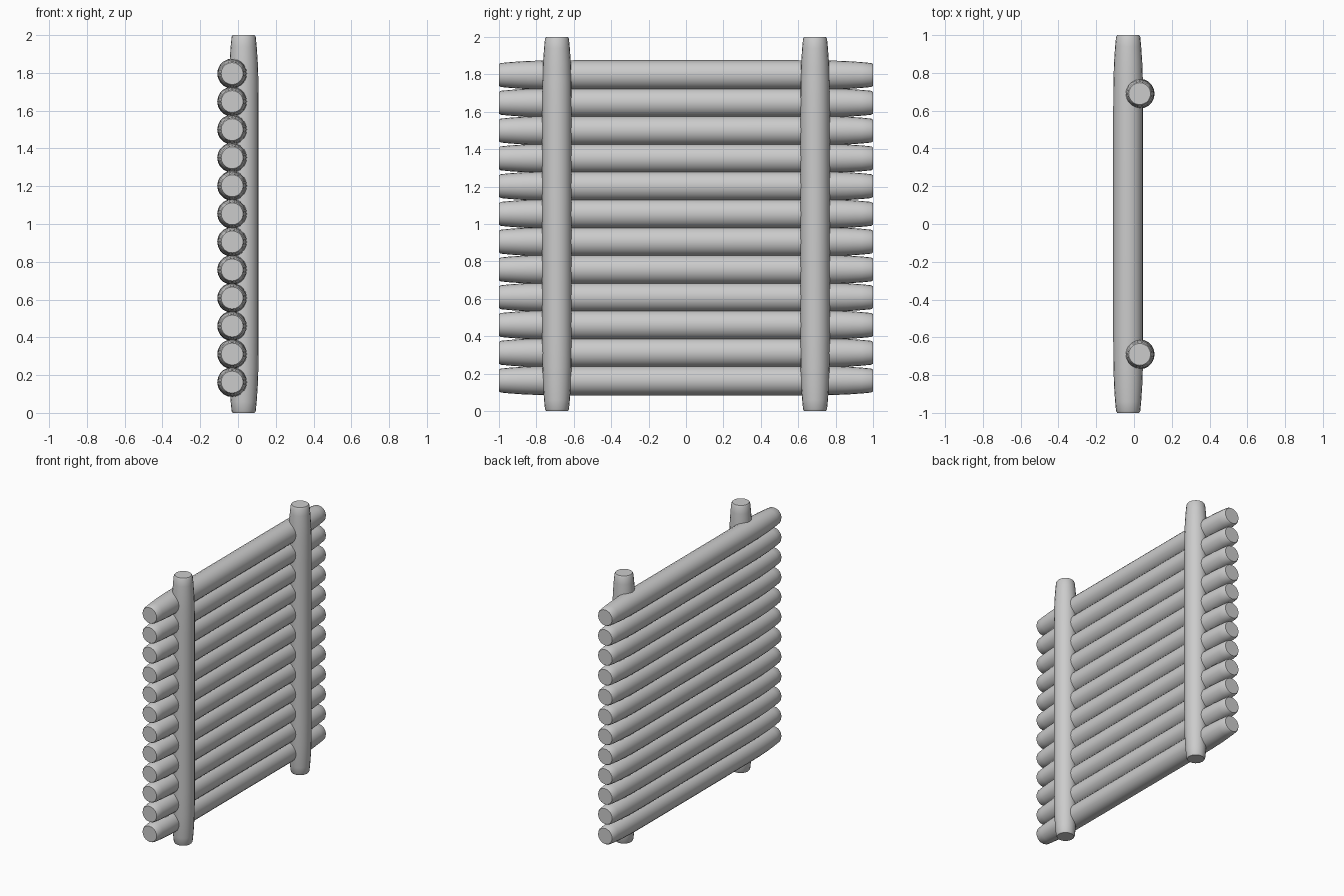
import bpy, bmesh
from math import pi, cos, sin

if "Cube" in bpy.data.objects:
    bpy.data.objects.remove(bpy.data.objects["Cube"])

SIDES = 20
# half profile of a log: distance from the middle, radius
HALF = [(1.0, 0.058), (0.99, 0.064), (0.94, 0.069), (0.86, 0.0745),
        (0.76, 0.078), (0.6, 0.079)]
PROFILE = [(-t, r) for t, r in HALF] + [(t, r) for t, r in reversed(HALF)]


def make_log(name, location, rotation=(0, 0, 0)):
    """Round log along local z with slightly tapered ends."""
    bm = bmesh.new()
    rings = []
    for t, r in PROFILE:
        rings.append([bm.verts.new((r * cos(2 * pi * i / SIDES),
                                    r * sin(2 * pi * i / SIDES), t))
                      for i in range(SIDES)])
    for a, b in zip(rings, rings[1:]):
        for i in range(SIDES):
            j = (i + 1) % SIDES
            bm.faces.new((a[i], a[j], b[j], b[i]))
    bm.faces.new(rings[0][::-1])
    bm.faces.new(rings[-1])
    mesh = bpy.data.meshes.new(name)
    bm.to_mesh(mesh)
    bm.free()
    ob = bpy.data.objects.new(name, mesh)
    bpy.context.collection.objects.link(ob)
    ob.location = location
    ob.rotation_euler = rotation
    bpy.ops.object.select_all(action='DESELECT')
    ob.select_set(True)
    bpy.context.view_layer.objects.active = ob
    bpy.ops.object.shade_smooth_by_angle(angle=0.6)
    return ob


# stacked horizontal logs
for i in range(12):
    make_log(f"wall_log_{i + 1}", (-0.031, 0, 0.163 + i * 0.1485), (pi / 2, 0, 0))

# two upright posts
for side, y in (("front", -0.69), ("back", 0.69)):
    make_log(f"{side}_post", (0.03, y, 1.0))
